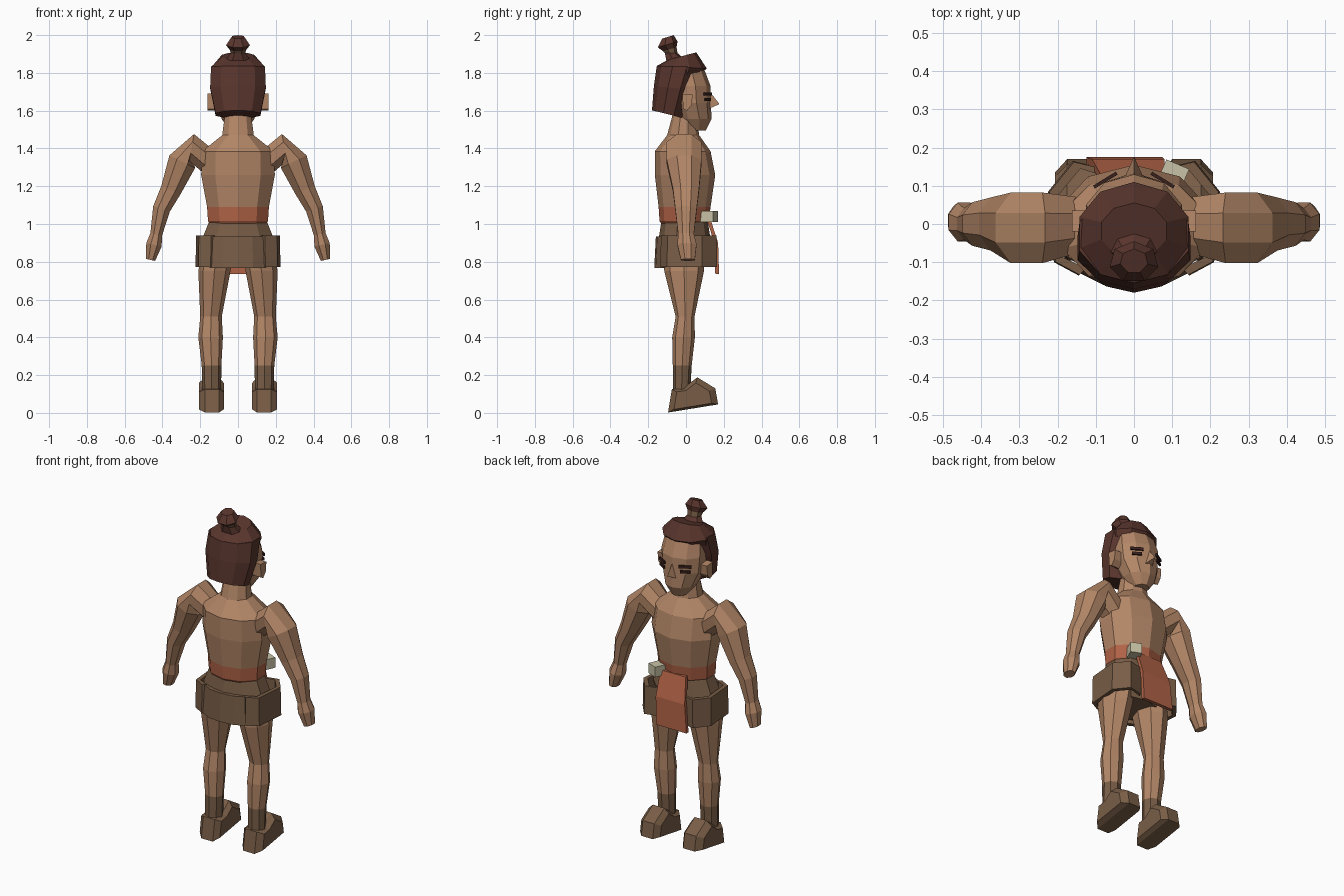
import bpy, math
from mathutils import Vector

cube = bpy.data.objects.get("Cube")
if cube:
    bpy.data.objects.remove(cube, do_unlink=True)


def material(name, rgb):
    m = bpy.data.materials.new(name)
    m.use_nodes = True
    m.diffuse_color = (*rgb, 1)
    bsdf = next(n for n in m.node_tree.nodes if n.type == 'BSDF_PRINCIPLED')
    bsdf.inputs["Base Color"].default_value = (*rgb, 1)
    bsdf.inputs["Roughness"].default_value = 0.9
    return m


SKIN = material("tan skin", (0.45, 0.24, 0.135))
HAIR = material("dark red brown hair", (0.10, 0.036, 0.026))
LEATHER = material("brown leather", (0.19, 0.11, 0.062))
CLOTH = material("rust cloth", (0.44, 0.125, 0.062))
BONE = material("pale bone", (0.58, 0.54, 0.38))
BROW = material("dark brow", (0.04, 0.015, 0.012))


def build(name, verts, faces, mats, rule=None):
    me = bpy.data.meshes.new(name)
    me.from_pydata([tuple(v) for v in verts], [], faces)
    for m in mats:
        me.materials.append(m)
    if rule:
        for p in me.polygons:
            p.material_index = rule(p.center)
    ob = bpy.data.objects.new(name, me)
    bpy.context.collection.objects.link(ob)
    return ob


def loft(name, rings, mats, rule=None):
    """Skin a list of equal-length point rings and cap both ends."""
    n = len(rings[0])
    verts = [v for r in rings for v in r]
    faces = [(i * n + j, i * n + (j + 1) % n, (i + 1) * n + (j + 1) % n, (i + 1) * n + j)
             for i in range(len(rings) - 1) for j in range(n)]
    faces += [tuple(reversed(range(n))), tuple(range(len(verts) - n, len(verts)))]
    return build(name, verts, faces, mats, rule)


def level(z, rx, y0, y1, x=0, tilt=0, n=10):
    """Elliptical ring between y0 and y1, with a vertex at the face side."""
    cy, ry = (y0 + y1) / 2, (y1 - y0) / 2
    pts = []
    for k in range(n):
        a = math.pi / 2 + 2 * math.pi * k / n
        dy = ry * math.sin(a)
        pts.append(Vector((x + rx * math.cos(a), cy + dy, z + tilt * dy)))
    return pts


def tube(path, n=8):
    """Rings across a bent path; each stop is x, y, z, width, depth."""
    pts = [Vector(p[:3]) for p in path]
    rings = []
    for i, p in enumerate(path):
        d = (pts[min(i + 1, len(pts) - 1)] - pts[max(i - 1, 0)]).normalized()
        v = Vector((0, 1, 0))
        u = v.cross(d).normalized()
        angles = [2 * math.pi * (k + 0.5) / n for k in range(n)]
        rings.append([pts[i] + u * p[3] * math.cos(a) + v * p[4] * math.sin(a) for a in angles])
    return rings


def panel(name, outline, z0, z1, flare, mat, thick=0.025):
    """Curved hanging panel following an xy outline."""
    rings = []
    for x, y in outline:
        inner = 1 - thick / math.hypot(x, y)
        rings.append([Vector((x, y, z0)), Vector((x * flare, y * flare, z1)),
                      Vector((x * inner * flare, y * inner * flare, z1)),
                      Vector((x * inner, y * inner, z0))])
    return loft(name, rings, [mat])


def block(name, center, size, mat, turn=0):
    c, s = math.cos(turn), math.sin(turn)
    hx, hy, hz = (v / 2 for v in size)
    rings = []
    for z in (-hz, hz):
        rings.append([Vector(center) + Vector((c * x - s * y, s * x + c * y, z))
                      for x, y in ((-hx, -hy), (hx, -hy), (hx, hy), (-hx, hy))])
    return loft(name, rings, [mat])


# Torso with neck, and a sash at the waist
loft("torso", [level(1.00, 0.155, -0.13, 0.11), level(1.015, 0.167, -0.14, 0.12),
               level(1.09, 0.172, -0.145, 0.13), level(1.26, 0.205, -0.165, 0.155),
               level(1.385, 0.2, -0.165, 0.13), level(1.47, 0.088, -0.10, 0.07),
               level(1.60, 0.07, -0.065, 0.05)],
     [SKIN, CLOTH], lambda c: 1 if c.z < 1.08 else 0)

# Shorts
loft("shorts", [level(0.78, 0.17, -0.13, 0.10), level(0.92, 0.2, -0.145, 0.13),
                level(1.015, 0.16, -0.13, 0.115)], [LEATHER])

# Skirt panels
panel("back_skirt_panel", [(-0.15, -0.125), (-0.08, -0.16), (0, -0.168), (0.08, -0.16),
                           (0.15, -0.125)], 0.768, 0.935, 0.95, LEATHER)
for s, side in ((1, "left"), (-1, "right")):
    panel(side + "_skirt_panel", [(s * x, y) for x, y in (
        (0.145, -0.135), (0.21, -0.1), (0.225, 0.085), (0.16, 0.165), (0.075, 0.145))],
        0.772, 0.938, 0.985, LEATHER)

# Hanging front cloth and pouch
loft("front_cloth", [[Vector((a, y, z)), Vector((b, y, z)), Vector((b, y + 0.02, z)),
                      Vector((a, y + 0.02, z))]
                     for a, b, y, z in ((-0.125, 0.075, 0.155, 0.735), (-0.11, 0.08, 0.15, 0.9),
                                        (-0.085, 0.08, 0.105, 1.04))], [CLOTH])
block("belt_pouch", (0.1, 0.122, 1.04), (0.065, 0.075, 0.06), BONE, -0.4)

# Head
loft("head", [level(1.495, 0.045, 0.0, 0.105), level(1.555, 0.09, -0.05, 0.135),
              level(1.64, 0.125, -0.09, 0.132), level(1.73, 0.132, -0.1, 0.13),
              level(1.81, 0.12, -0.1, 0.1), level(1.86, 0.06, -0.06, 0.05)], [SKIN])
build("nose", [(-0.03, 0.11, 1.605), (0.03, 0.11, 1.605), (0, 0.115, 1.715), (0, 0.177, 1.635)],
      [(0, 2, 1), (0, 1, 3), (1, 2, 3), (2, 0, 3)], [SKIN])

# Hair cap, back hair and topknot
loft("hair_cap", [level(1.785, 0.14, -0.14, 0.085, tilt=0.15),
                  level(1.83, 0.15, -0.155, 0.11, tilt=-0.05),
                  level(1.89, 0.09, -0.09, 0.055, tilt=0.25)], [HAIR])
loft("back_hair", [level(1.58, 0.125, -0.18, -0.005, tilt=-0.25),
                   level(1.72, 0.155, -0.17, 0.045, tilt=-0.1),
                   level(1.835, 0.15, -0.155, 0.09)], [HAIR])
loft("topknot", [level(1.865, 0.07, -0.11, 0.0, n=7), level(1.905, 0.04, -0.115, -0.045, n=7),
                 level(1.925, 0.045, -0.125, -0.05, tilt=0.3, n=7),
                 level(1.95, 0.065, -0.155, -0.045, tilt=0.3, n=7),
                 level(1.99, 0.037, -0.13, -0.065, tilt=0.3, n=7)],
     [HAIR, LEATHER], lambda c: 1 if 1.89 < c.z < 1.92 else 0)

for s, side in ((1, "left"), (-1, "right")):
    # Brow, eye and ear
    for part, z, length in (("brow", 1.688, 0.07), ("eye", 1.658, 0.055)):
        block(f"{side}_{part}", (s * 0.075, 0.115, z), (length, 0.009, 0.016), BROW, -s * 0.55)
    loft(side + "_ear", [[Vector((s * x, y, z)) for y, z in
                          ((-0.02, 1.69), (0.035, 1.685), (0.03, 1.63), (0.005, 1.6), (-0.015, 1.61))]
                         for x in (0.11, 0.162)], [SKIN])

    # Arm and hand
    arm = [(0.12, 0, 1.30, 0.07, 0.07), (0.245, -0.01, 1.405, 0.078, 0.1),
           (0.295, -0.01, 1.33, 0.082, 0.1), (0.355, 0, 1.18, 0.06, 0.075),
           (0.405, 0, 1.08, 0.05, 0.062), (0.433, 0, 0.945, 0.034, 0.045),
           (0.445, 0.005, 0.89, 0.045, 0.055), (0.463, 0.01, 0.81, 0.027, 0.04)]
    loft(side + "_arm", tube([(s * p[0], *p[1:]) for p in arm]), [SKIN])

    # Leg, with a boot shaft at the ankle
    leg = [level(0.06, 0.05, -0.07, 0.02, s * 0.14, n=8),
           level(0.25, 0.052, -0.07, 0.03, s * 0.14, n=8),
           level(0.40, 0.065, -0.073, 0.047, s * 0.145, n=8),
           level(0.51, 0.057, -0.055, 0.045, s * 0.143, n=8),
           level(0.75, 0.085, -0.115, 0.095, s * 0.125, n=8),
           level(0.85, 0.085, -0.12, 0.10, s * 0.11, n=8)]
    loft(side + "_leg", leg, [SKIN, LEATHER], lambda c: 1 if c.z < 0.24 else 0)

    # Boot foot: a side profile lofted across its width
    profile = [(-0.095, 0.002), (0.17, 0.045), (0.155, 0.13), (0.06, 0.188),
               (-0.01, 0.135), (-0.075, 0.125)]
    loft(side + "_boot", [[Vector((s * x, 0.03 + (y - 0.03) * k, 0.07 + (z - 0.07) * k))
                           for y, z in profile]
                          for x, k in ((0.075, 0.75), (0.1, 1), (0.175, 1), (0.207, 0.75))], [LEATHER])

# Make every surface face outwards
import bmesh
for ob in bpy.context.collection.objects:
    if ob.type == 'MESH':
        bm = bmesh.new()
        bm.from_mesh(ob.data)
        bmesh.ops.recalc_face_normals(bm, faces=bm.faces)
        bm.to_mesh(ob.data)
        bm.free()
